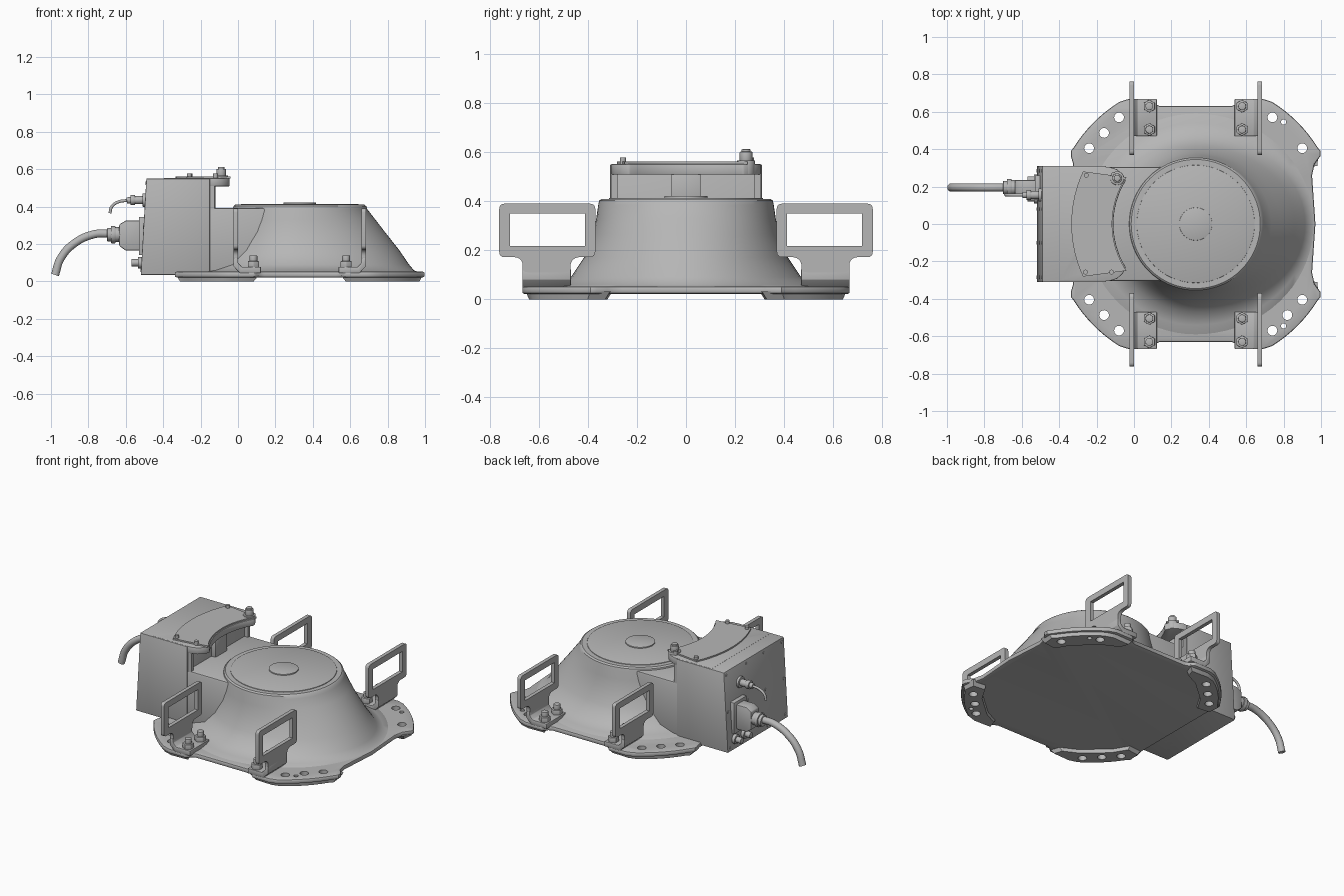
import bpy, bmesh
from math import sin, cos, pi, radians
from mathutils import Vector, Matrix

old = bpy.data.objects.get("Cube")
if old:
    bpy.data.objects.remove(old, do_unlink=True)

grey = bpy.data.materials.new("light_grey")
grey.use_nodes = True
grey.diffuse_color = (0.47, 0.47, 0.47, 1)
grey.node_tree.nodes["Principled BSDF"].inputs["Base Color"].default_value = grey.diffuse_color

CX = 0.33                      # axis of the round housing
CENTRE = (CX, 0, 0)


def finish(bm, name, origin=(0, 0, 0), bevel=0):
    bmesh.ops.recalc_face_normals(bm, faces=bm.faces[:])
    if bevel:
        sharp = [e for e in bm.edges if len(e.link_faces) == 2 and e.calc_face_angle(0) > 0.7]
        bmesh.ops.bevel(bm, geom=sharp, offset=bevel, segments=2, affect='EDGES', profile=0.5)
    mesh = bpy.data.meshes.new(name)
    bm.to_mesh(mesh)
    bm.free()
    mesh.materials.append(grey)
    ob = bpy.data.objects.new(name, mesh)
    ob.location = origin
    bpy.context.collection.objects.link(ob)
    return smooth(ob)


def activate(ob):
    bpy.ops.object.select_all(action='DESELECT')
    ob.select_set(True)
    bpy.context.view_layer.objects.active = ob


def smooth(ob):
    activate(ob)
    bpy.ops.object.shade_smooth_by_angle(angle=radians(35))
    return ob


def rounded(points, r):
    """Replace every corner of an outline by a short curve."""
    out = []
    for i, p in enumerate(points):
        p, a, b = Vector(p), Vector(points[i - 1]), Vector(points[(i + 1) % len(points)])
        s = p + (a - p).normalized() * min(r, (a - p).length * 0.45)
        e = p + (b - p).normalized() * min(r, (b - p).length * 0.45)
        for t in (0, 0.25, 0.5, 0.75, 1):
            out.append(s * (1 - t) ** 2 + p * 2 * t * (1 - t) + e * t * t)
    return out


def prism(name, outline, lo, hi, axis='z', origin=(0, 0, 0), bevel=0, shrink=1):
    """Extrude an outline along an axis; shrink scales the low end."""
    place = {'x': lambda u, v, w: (w, u, v), 'y': lambda u, v, w: (u, w, v),
             'z': lambda u, v, w: (u, v, w)}[axis]
    pts = [Vector(p) for p in outline]
    mid = sum(pts, Vector((0, 0))) / len(pts)
    bm = bmesh.new()
    low = [bm.verts.new(place(*(mid + (p - mid) * shrink), lo)) for p in pts]
    high = [bm.verts.new(place(*p, hi)) for p in pts]
    bm.faces.new(low)
    bm.faces.new(high)
    for i in range(len(pts)):
        bm.faces.new((low[i - 1], low[i], high[i], high[i - 1]))
    return finish(bm, name, origin, bevel)


def block(name, x, y, z, origin=(0, 0, 0), bevel=0):
    return prism(name, [(x[0], y[0]), (x[1], y[0]), (x[1], y[1]), (x[0], y[1])], *z,
                 origin=origin, bevel=bevel)


def add_rod(bm, a, b, r, sides=24):
    a, b = Vector(a), Vector(b)
    turn = (b - a).to_track_quat('Z', 'Y').to_matrix().to_4x4()
    bmesh.ops.create_cone(bm, cap_ends=True, segments=sides, radius1=r, radius2=r,
                          depth=(b - a).length, matrix=Matrix.Translation((a + b) / 2) @ turn)


def rods(name, parts, origin=(0, 0, 0), bevel=0):
    bm = bmesh.new()
    for part in parts:
        add_rod(bm, *part)
    return finish(bm, name, origin, bevel)


def mirror4(ob):
    m = ob.modifiers.new("mirror", 'MIRROR')
    m.use_axis = (True, True, False)
    activate(ob)
    bpy.ops.object.modifier_apply(modifier="mirror")
    return ob


def cut(ob, cutter):
    m = ob.modifiers.new("cut", 'BOOLEAN')
    m.object, m.operation, m.solver = cutter, 'DIFFERENCE', 'EXACT'
    activate(ob)
    bpy.ops.object.modifier_apply(modifier="cut")


def arc(r, a0, a1, n, cx=0):
    angles = [radians(a0 + (a1 - a0) * i / n) for i in range(n + 1)]
    return [(cx + r * cos(a), r * sin(a)) for a in angles]


# Base plate: one quarter outline mirrored around the housing axis
quarter = [(0.64, 0), (0.622, 0.26), (0.635, 0.32), (0.668, 0.365), (0.668, 0.39)]
quarter += arc(0.77, 32, 58, 8) + [(0.36, 0.668), (0.24, 0.668), (0.215, 0.64), (0.19, 0.63)]
left = [(min(-x, -0.655) if y < 0.35 else -x, y) for x, y in quarter]
back = quarter + left[::-1]
plate = prism("base_plate", back + [(x, -y) for x, y in back[-2:0:-1]], 0.022, 0.052,
              origin=CENTRE, bevel=0.009)

# Four raised feet under the corners
foot = [(0.56, 0.30), (0.65, 0.31), (0.658, 0.39)] + arc(0.758, 33, 57, 6)
foot += [(0.35, 0.655), (0.22, 0.65), (0.24, 0.59), (0.34, 0.54), (0.50, 0.40)]
feet = mirror4(prism("corner_feet", foot, 0, 0.032, origin=CENTRE, shrink=0.9))

# Mounting holes through plate and feet
holes = []
for sx in (-1, 1):
    for sy in (-1, 1):
        spots = [(0.57, 0.405, 0.026), (0.41, 0.57, 0.026)]
        if (sx, sy) != (1, 1):
            spots.append((0.49, 0.487, 0.026))
        if sx > 0:
            spots.append((0.47, 0.545, 0.014))
        holes += [((sx * x, sy * y, -0.1), (sx * x, sy * y, 0.2), r) for x, y, r in spots]
drill = rods("hole_cutter", holes, CENTRE)
for ob in (plate, feet):
    cut(ob, drill)
    smooth(ob)
bpy.data.objects.remove(drill, do_unlink=True)

# Flared housing: rings of height, reach toward +x, reach sideways
rings = [(0.04, 0.635, 0.61), (0.052, 0.63, 0.59), (0.06, 0.61, 0.54), (0.09, 0.585, 0.47),
         (0.17, 0.53, 0.416), (0.265, 0.455, 0.38), (0.33, 0.405, 0.366), (0.385, 0.362, 0.358),
         (0.402, 0.356, 0.354), (0.41, 0.345, 0.345)]
bm = bmesh.new()
N = 72
loops = []
for z, ax, by in rings:
    loop = []
    for i in range(N):
        a = 2 * pi * i / N
        loop.append(bm.verts.new(((ax if cos(a) > 0 else by) * cos(a), by * sin(a), z)))
    loops.append(loop)
for lo, hi in zip(loops, loops[1:]):
    for i in range(N):
        bm.faces.new((lo[i - 1], lo[i], hi[i], hi[i - 1]))
bm.faces.new(loops[-1])
bm.faces.new(loops[0])
finish(bm, "flared_housing", CENTRE)
rods("housing_cap", [((0, 0, 0.40), (0, 0, 0.414), 0.315, 72)], CENTRE, 0.002)
rods("centre_disc", [((0, 0, 0.40), (0, 0, 0.421), 0.088, 48)], CENTRE, 0.002)

# Neck joining the housing to the control box
block("neck", (-0.45, 0.2), (-0.305, 0.305), (0.035, 0.393), bevel=0.012)

# Control box with slanted outer face, overhanging lid and cover
side = [(-0.52, 0.035), (-0.15, 0.035), (-0.15, 0.55), (-0.49, 0.55)]
prism("control_box", side, -0.31, 0.31, 'y', bevel=0.004)
half = [(-0.4, 0.305), (-0.13, 0.305), (-0.09, 0.292), (-0.06, 0.265), (-0.045, 0.235)]
lid = half + arc(0.44, 149, 211, 16, CX) + [(x, -y) for x, y in half[::-1]]
prism("box_lid", lid, 0.508, 0.552, bevel=0.005)
prism("lid_cover", arc(0.665, 155, 205, 16, CX) + arc(0.447, 214, 146, 16, CX), 0.55, 0.561)
block("centre_web", (-0.2, -0.12), (-0.06, 0.06), (0.38, 0.515), bevel=0.006)
for s in (-1, 1):
    block("side_cheek", (-0.2, -0.125), sorted((s * 0.28, s * 0.303)), (0.38, 0.515))

# Lid screws and locking knob
rods("lid_screws", [((x, y, 0.55), (x, y, 0.578), 0.013, 12)
                    for x, y in ((-0.255, 0.26), (-0.11, 0.265), (-0.26, -0.257), (-0.12, -0.257))])
rods("lid_knob", [((-0.09, 0.245, 0.51), (-0.09, 0.245, 0.567), 0.037),
                  ((-0.09, 0.245, 0.56), (-0.09, 0.245, 0.602), 0.026),
                  ((-0.09, 0.245, 0.60), (-0.09, 0.245, 0.612), 0.018)], bevel=0.003)

# Lifting brackets: upright frame with window, bent foot and bolts
upright = [(0.37, 0.39), (0.762, 0.39), (0.762, 0.172), (0.685, 0.172), (0.665, 0.15),
           (0.668, 0.11), (0.47, 0.11), (0.472, 0.15), (0.45, 0.172), (0.37, 0.172)]
frame = prism("lifting_frames", rounded(upright, 0.022), 0.33, 0.354, 'x', CENTRE)
window = block("window_cutter", (0.2, 0.5), (0.413, 0.717), (0.217, 0.35), CENTRE)
cut(frame, window)
bpy.data.objects.remove(window, do_unlink=True)
smooth(mirror4(frame))
bend = [(0.208, 0.045), (0.32, 0.045), (0.354, 0.08), (0.354, 0.125),
        (0.33, 0.125), (0.33, 0.1), (0.31, 0.078), (0.208, 0.078)]
mirror4(prism("bracket_feet", bend, 0.47, 0.668, 'y', CENTRE, 0.003))
bolts = []
for y in (0.505, 0.63):
    bolts += [((0.248, y, 0.07), (0.248, y, 0.108), 0.034, 6),
              ((0.248, y, 0.1), (0.248, y, 0.138), 0.021, 16)]
mirror4(rods("bracket_bolts", bolts, CENTRE, 0.002))

# Main power connector
Y, Z = 0.195, 0.25
block("connector_flange", (-0.53, -0.5), (0.13, 0.26), (0.14, 0.345), bevel=0.004)
plug = [(-0.51, 0.165), (-0.60, 0.165), (-0.635, 0.19), (-0.635, 0.305), (-0.60, 0.325), (-0.51, 0.325)]
prism("power_plug", plug, 0.155, 0.235, 'y', bevel=0.006)
rods("cable_gland", [((-0.63, Y, Z), (-0.66, Y, Z), 0.04, 12), ((-0.655, Y, Z), (-0.68, Y, Z), 0.046, 12),
                     ((-0.675, Y, Z), (-0.70, Y, Z), 0.036)], bevel=0.004)

# Signal connector and lower sockets
rods("signal_connector", [((-0.49, 0.155, 0.435), (-0.51, 0.155, 0.435), 0.036),
                          ((-0.50, 0.155, 0.435), (-0.55, 0.155, 0.435), 0.022),
                          ((-0.55, 0.155, 0.435), (-0.575, 0.155, 0.435), 0.027, 12),
                          ((-0.57, 0.155, 0.435), (-0.595, 0.155, 0.432), 0.017)], bevel=0.002)
rods("lower_sockets", [((-0.50, y, 0.1), (x, y, 0.1), r, 16) for y in (0.14, 0.235)
                       for x, r in ((-0.535, 0.03), (-0.57, 0.019))], bevel=0.002)

# Small screws along the slanted face
rods("face_screws", [((-0.48, y, z), (-0.523 + 0.058 * (z - 0.035), y, z), 0.009, 10)
                     for y in (-0.285, -0.1, 0.08, 0.285) for z in (0.06, 0.29, 0.525)])


# Bent cables
def cable(name, path, y, r):
    data = bpy.data.curves.new(name, 'CURVE')
    data.dimensions, data.bevel_depth, data.bevel_resolution = '3D', r, 5
    data.use_fill_caps = True
    data.resolution_u = 8
    line = data.splines.new('BEZIER')
    line.bezier_points.add(len(path) - 1)
    for p, (x, z) in zip(line.bezier_points, path):
        p.co = (x, y, z)
        p.handle_left_type = p.handle_right_type = 'AUTO'
    data.materials.append(grey)
    ob = bpy.data.objects.new(name, data)
    bpy.context.collection.objects.link(ob)
    activate(ob)
    bpy.ops.object.convert(target='MESH')
    smooth(bpy.context.object)


cable("power_cable", [(-0.69, 0.256), (-0.77, 0.252), (-0.88, 0.2), (-0.95, 0.12), (-0.978, 0.035)], Y, 0.022)
cable("signal_cable", [(-0.59, 0.433), (-0.64, 0.425), (-0.675, 0.4), (-0.685, 0.365)], 0.155, 0.008)
